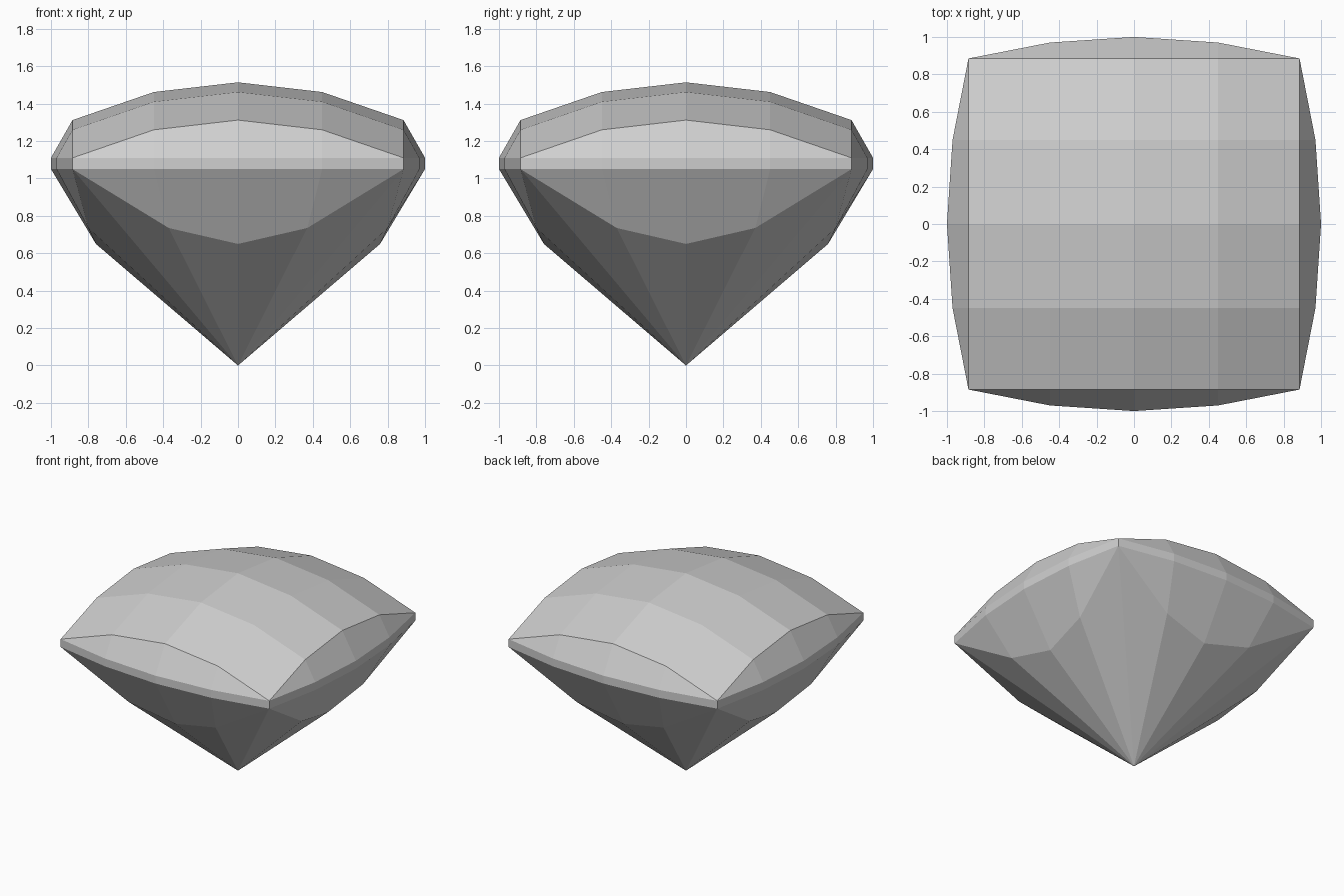
import bpy
import bmesh
from math import pi
from mathutils import Matrix, Vector

cube = bpy.data.objects.get("Cube")
if cube:
    bpy.data.objects.remove(cube, do_unlink=True)

GIRDLE_LOW, GIRDLE_HIGH = 1.05, 1.11
STEPS = [-0.885, -0.45, 0.0, 0.45, 0.885]      # facet lines across the stone
RISE = [0.0, 0.15, 0.202, 0.15, 0.0]           # dome height at each facet line
BULGE = [0.885, 0.97, 1.0, 0.97, 0.885]        # outward bow of each girdle side

bm = bmesh.new()


def add_face(points):
    """Add a flat facet, dropping repeated corner points."""
    unique = []
    for p in points:
        if p not in unique:
            unique.append(p)
    if len(unique) > 2:
        bm.faces.new([bm.verts.new(p) for p in unique])


def strip(lower, upper):
    """Join two rows of points with facets."""
    for i in range(len(lower) - 1):
        add_face([lower[i], lower[i + 1], upper[i + 1], upper[i]])


# Crown dome: one arch swept along another
rows = [[Vector((x, y, GIRDLE_HIGH + rx + ry)) for x, rx in zip(STEPS, RISE)]
        for y, ry in zip(STEPS, RISE)]
for near, far in zip(rows, rows[1:]):
    strip(near, far)

# One side: crown facets, girdle band and pavilion facets
arch = rows[0]
girdle_top = [Vector((x, -b, GIRDLE_HIGH)) for x, b in zip(STEPS, BULGE)]
girdle_bottom = [Vector((x, -b, GIRDLE_LOW)) for x, b in zip(STEPS, BULGE)]
waist = [girdle_bottom[0], Vector((-0.37, -0.8, 0.735)), Vector((0, -0.76, 0.65)),
         Vector((0.37, -0.8, 0.735)), girdle_bottom[-1]]
tip = [Vector((0, 0, 0))] * len(STEPS)

for quarter in range(4):
    turn = Matrix.Rotation(quarter * pi / 2, 3, 'Z')
    levels = [[turn @ p for p in level]
              for level in (tip, waist, girdle_bottom, girdle_top, arch)]
    for lower, upper in zip(levels, levels[1:]):
        strip(lower, upper)

# Weld the parts into one closed stone
bmesh.ops.remove_doubles(bm, verts=bm.verts, dist=0.001)
bmesh.ops.recalc_face_normals(bm, faces=bm.faces)

mesh = bpy.data.meshes.new("cut_gem")
bm.to_mesh(mesh)
bm.free()
gem = bpy.data.objects.new("cut_gem", mesh)
bpy.context.collection.objects.link(gem)

# Single plain grey
grey = bpy.data.materials.new("light_grey")
grey.use_nodes = True
colour = (0.62, 0.62, 0.62, 1.0)
grey.diffuse_color = colour
grey.node_tree.nodes["Principled BSDF"].inputs["Base Color"].default_value = colour
mesh.materials.append(grey)
